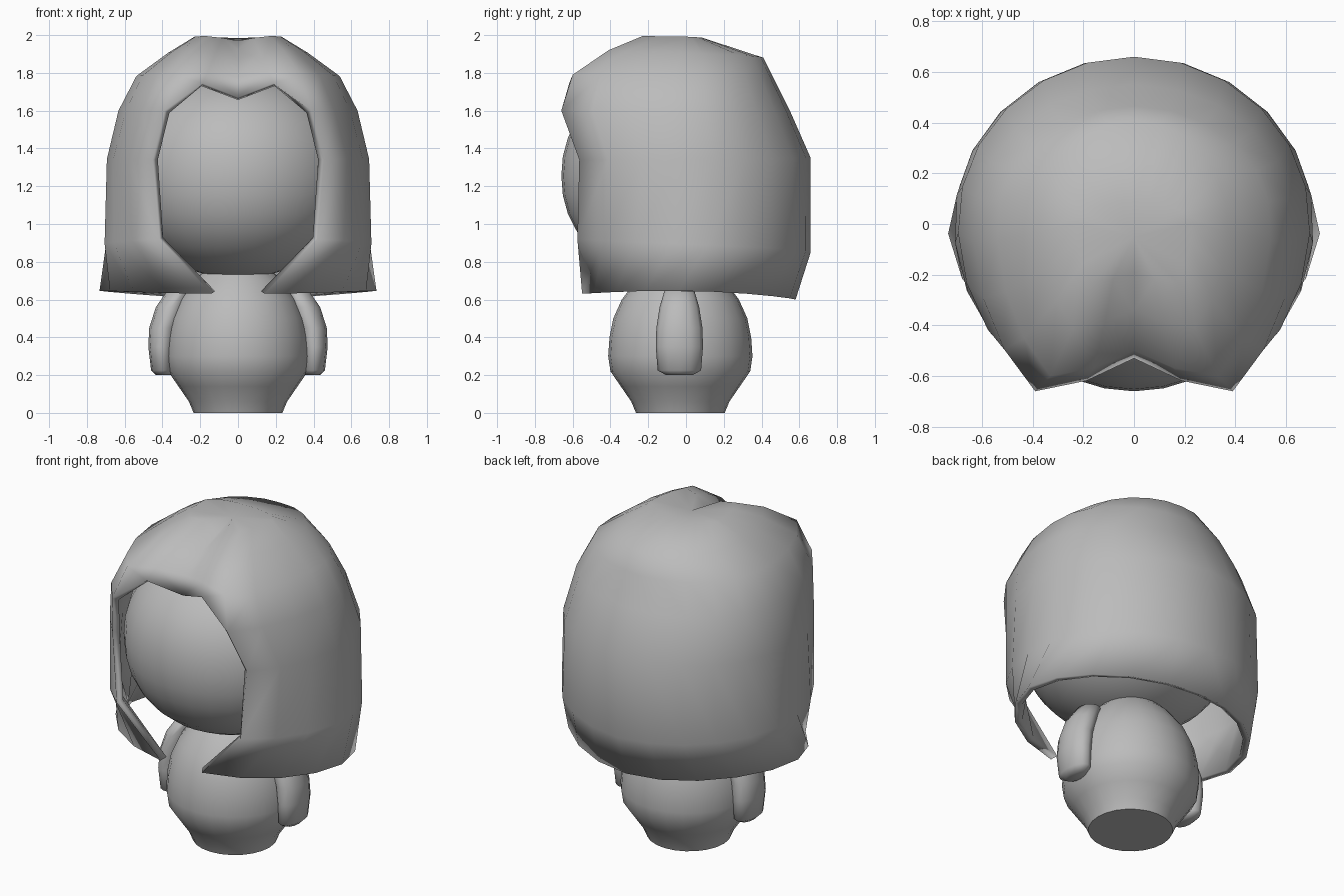
import bpy, bmesh
from math import sin, cos, pi, asin, radians

cube = bpy.data.objects.get("Cube")
if cube:
    bpy.data.objects.remove(cube, do_unlink=True)

grey = bpy.data.materials.new("plain grey")
grey.use_nodes = True
grey.diffuse_color = (0.5, 0.5, 0.5, 1)
grey.node_tree.nodes["Principled BSDF"].inputs["Base Color"].default_value = grey.diffuse_color


def make_object(name, bm):
    mesh = bpy.data.meshes.new(name)
    bm.to_mesh(mesh)
    bm.free()
    mesh.materials.append(grey)
    obj = bpy.data.objects.new(name, mesh)
    bpy.context.collection.objects.link(obj)
    return obj


def activate(obj):
    bpy.ops.object.select_all(action='DESELECT')
    obj.select_set(True)
    bpy.context.view_layer.objects.active = obj


def smooth(obj, angle):
    activate(obj)
    bpy.ops.object.shade_smooth_by_angle(angle=radians(angle))


def bridge(bm, low, high):
    for i in range(len(low) - 1):
        bm.faces.new((low[i], low[i + 1], high[i + 1], high[i]))


def loft(name, sections, y, segments, angle=40):
    """Stack elliptical sections given as (z, x centre, x radius, y radius)."""
    bm = bmesh.new()
    rings = []
    for z, x, rx, ry in sections:
        rings.append([bm.verts.new((x + rx * cos(2 * pi * i / segments),
                                    y + ry * sin(2 * pi * i / segments), z))
                      for i in range(segments)])
    for low, high in zip(rings, rings[1:]):
        bridge(bm, low + low[:1], high + high[:1])
    bm.faces.new(rings[0][::-1])
    bm.faces.new(rings[-1])
    smooth(make_object(name, bm), angle)


# Body: flared base, round belly, narrow shoulders
body_profile = [(0, .235), (.06, .26), (.14, .315), (.22, .37), (.3, .382),
                (.4, .375), (.5, .355), (.6, .31), (.7, .235), (.78, .15)]
loft("body", [(z, 0, r, r) for z, r in body_profile], -.03, 24)

# Arms: flattened sleeves against the sides
arm_sections = [(.2, .395, .04, .07), (.225, .4, .06, .115), (.35, .405, .07, .125),
                (.45, .395, .075, .122), (.56, .355, .08, .105), (.66, .3, .065, .075)]
for side, name in ((1, "left_arm"), (-1, "right_arm")):
    loft(name, [(z, side * x, rx, ry) for z, x, rx, ry in arm_sections], -.035, 12, 70)

# Head: slightly squared ball
head_sections = []
for i in range(17):
    t = -cos(pi * (i + .15) / 16.3)
    r = (1 - abs(t) ** 2.15) ** (1 / 2.15)
    head_sections.append((1.255 + .54 * t, 0, .6 * r, .6 * r))
loft("head", head_sections, -.06, 32, 60)

# Hair: rings of (front z, back z, half width, opening x, opening y, back y)
hair_rings = [(.63, .6, .735, .14, -.55, .58),
              (.92, .85, .71, .42, -.575, .66),
              (1.34, 1.35, .695, .455, -.565, .66),
              (1.6, 1.6, .635, .39, -.66, .55),
              (1.79, 1.77, .54, .33, -.6, .465),
              (1.92, 1.88, .37, .24, -.41, .41),
              (1.995, 1.985, .23, .17, -.23, .09)]
# Parting: (centre y, centre z, lock z) for the rings above the face opening
parting = {3: (-.53, 1.67, 1.745), 4: (-.5, 1.78, 1.81),
           5: (-.34, 1.87, 1.91), 6: (-.19, 1.925, 1.985)}
columns = 10

bm = bmesh.new()
rings = []
for k, (zf, zb, w, ox, oy, by) in enumerate(hair_rings):
    start = asin(ox / w)
    depth = -oy / cos(start)
    ring = []
    if k in parting:
        cy, cz, lock_z = parting[k]
        ring.append(bm.verts.new((0, cy, cz)))
        ring.append(bm.verts.new((ox * .48, cy + (oy - cy) * .68, lock_z)))
    for i in range(columns):
        t = i / (columns - 1)
        a = start + (pi - start) * t
        x = w * sin(a) if i < columns - 1 else 0
        y = -cos(a) * (depth if a < pi / 2 else by)
        z = zf + (zb - zf) * t
        if k == 0:  # the hem tucks in behind and rises at the sides
            x *= 1 + .12 * min(0, cos(a))
            z += .03 * sin(a) ** 2
        ring.append(bm.verts.new((x, y, z)))
    rings.append(ring)
for low, high in zip(rings, rings[1:]):
    shared = min(len(low), len(high))
    bridge(bm, low[-shared:], high[-shared:])
crown = bm.verts.new((0, -.05, 1.97))
for a, b in zip(rings[-1], rings[-1][1:]):
    bm.faces.new((a, b, crown))
hair = make_object("hair", bm)

activate(hair)
mirror = hair.modifiers.new("mirror", 'MIRROR')
mirror.use_clip = True
shell = hair.modifiers.new("shell", 'SOLIDIFY')
shell.thickness = .04
shell.offset = -1
for modifier_name in ("mirror", "shell"):
    bpy.ops.object.modifier_apply(modifier=modifier_name)
smooth(hair, 130)
